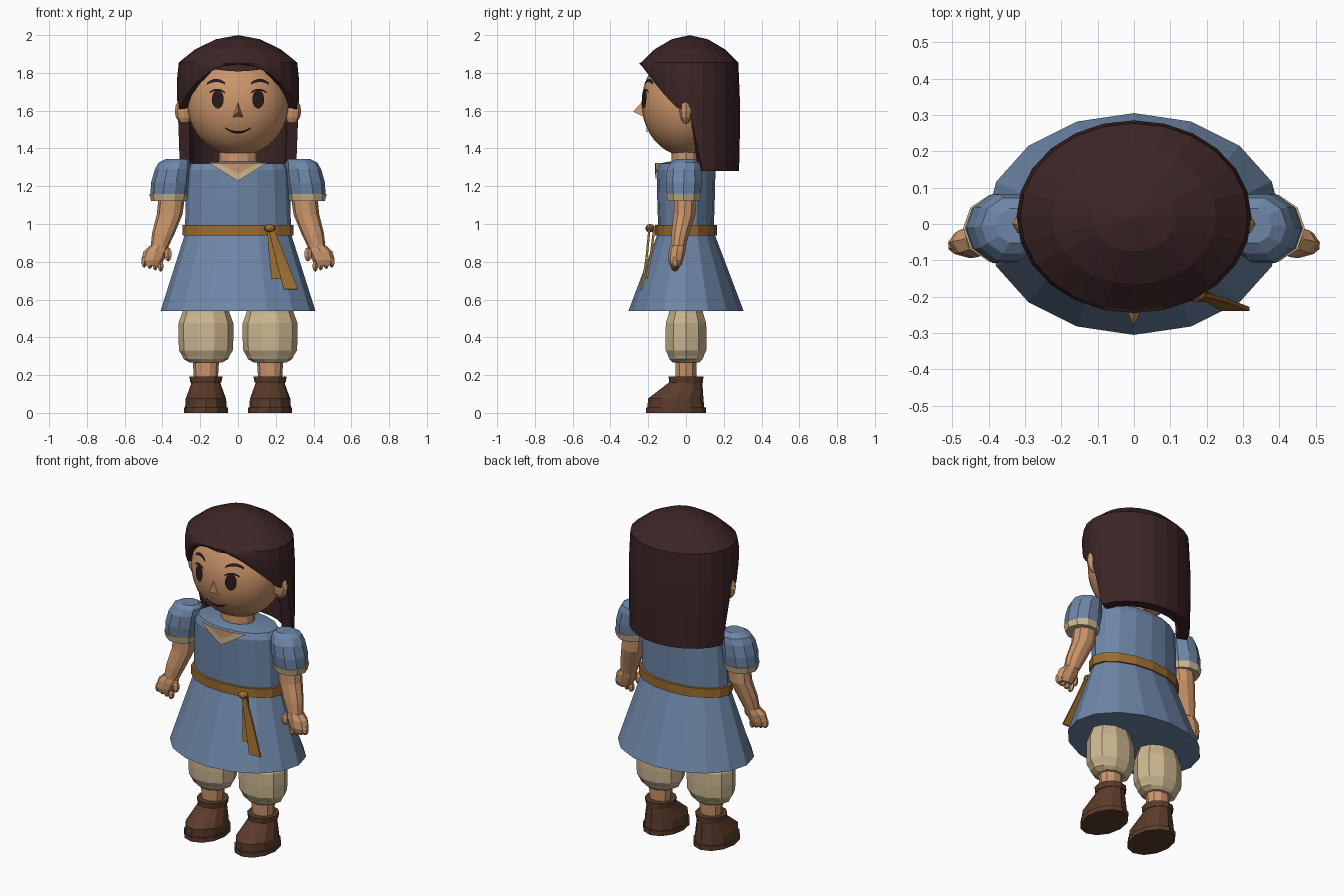
import bpy, bmesh, math
from mathutils import Vector

if "Cube" in bpy.data.objects:
    bpy.data.objects.remove(bpy.data.objects["Cube"])


def material(name, rgb):
    m = bpy.data.materials.new(name)
    m.diffuse_color = (*rgb, 1)
    m.use_nodes = True
    m.node_tree.nodes["Principled BSDF"].inputs["Base Color"].default_value = m.diffuse_color
    return m


SKIN = material("warm skin", (0.60, 0.30, 0.145))
HAIR = material("dark hair", (0.045, 0.018, 0.019))
BLUE = material("blue cloth", (0.155, 0.24, 0.39))
CREAM = material("cream cloth", (0.60, 0.47, 0.28))
OCHRE = material("ochre sash", (0.33, 0.15, 0.03))
BROWN = material("brown leather", (0.105, 0.044, 0.024))
INK = material("dark features", (0.022, 0.011, 0.012))


def make(name, verts, faces, mat, smooth=False, thick=0.0, recalc=True):
    bm = bmesh.new()
    vs = [bm.verts.new(v) for v in verts]
    for f in faces:
        bm.faces.new([vs[i] for i in f])
    if recalc:
        bmesh.ops.recalc_face_normals(bm, faces=bm.faces)
    me = bpy.data.meshes.new(name)
    bm.to_mesh(me)
    bm.free()
    me.materials.append(mat)
    for p in me.polygons:
        p.use_smooth = smooth
    ob = bpy.data.objects.new(name, me)
    bpy.context.collection.objects.link(ob)
    if thick:
        mod = ob.modifiers.new("thickness", 'SOLIDIFY')
        mod.thickness = thick
    return ob


def loft(name, rings, sides, mat, s=1, turn=0.0, smooth=False):
    """Closed stack of elliptical rings (cx, cy, z, rx, ry); s=-1 mirrors in x."""
    verts, faces = [], []
    for cx, cy, z, rx, ry in rings:
        for i in range(sides):
            a = math.tau * (i + turn) / sides
            verts.append((s * (cx + rx * math.cos(a)), cy + ry * math.sin(a), z))
    for r in range(len(rings) - 1):
        for i in range(sides):
            j = (i + 1) % sides
            faces.append((r * sides + i, r * sides + j,
                          (r + 1) * sides + j, (r + 1) * sides + i))
    faces.append(tuple(range(sides)))
    faces.append(tuple(range((len(rings) - 1) * sides, len(rings) * sides)))
    return make(name, verts, faces, mat, smooth)


def blob(name, c, r, mat, seg=8, rings=6, smooth=False):
    bm = bmesh.new()
    bmesh.ops.create_uvsphere(bm, u_segments=seg, v_segments=rings, radius=1)
    for v in bm.verts:
        v.co = Vector([c[k] + r[k] * v.co[k] for k in range(3)])
    me = bpy.data.meshes.new(name)
    bm.to_mesh(me)
    bm.free()
    me.materials.append(mat)
    for p in me.polygons:
        p.use_smooth = smooth
    ob = bpy.data.objects.new(name, me)
    bpy.context.collection.objects.link(ob)
    return ob


def mark(name, cols, mat, depth):
    """Surface-hugging strip from columns (x, z_top, z_bottom)."""
    verts, n = [], len(cols)
    for x, zt, zb in cols:
        verts += [(x, depth(x, zt), zt), (x, depth(x, zb), zb)]
    faces = [(2 * i, 2 * i + 1, 2 * i + 3, 2 * i + 2) for i in range(n - 1)]
    if verts[0][0] > verts[-1][0]:
        faces = [f[::-1] for f in faces]
    make(name, verts, faces, mat, recalc=False)


# Head, neck and ears
HC, HX, HY, HZ = 1.64, 0.27, 0.235, 0.28
blob("head", (0, 0, HC), (HX, HY, HZ), SKIN, 32, 20, True)
loft("neck", [(0, 0, 1.28, .10, .078), (0, 0, 1.44, .10, .075)], 12, SKIN)
make("nose", [(0, -.225, 1.655), (-.028, -.22, 1.565), (.028, -.22, 1.565), (0, -.28, 1.595)],
     [(0, 1, 3), (0, 3, 2), (1, 2, 3), (0, 2, 1)], SKIN)


def face_y(x, z):
    return -HY * math.sqrt(max(0, 1 - (x / HX) ** 2 - ((z - HC) / HZ) ** 2)) - .009


# Face features
N = 10
T = [i / N for i in range(N + 1)]
mark("mouth", [(-.07 + .14 * t, 1.513 - .022 * (1 - (2 * t - 1) ** 2),
                1.508 - .030 * (1 - (2 * t - 1) ** 2)) for t in T], INK, face_y)
for s, side in ((-1, "left"), (1, "right")):
    eye, lash, brow = [], [], []
    for t in T:
        a = math.pi * (1 - t)
        h = .048 * math.sin(a) + .001
        eye.append((s * .107 + .031 * math.cos(a), 1.66 + h, 1.66 - h))
        x, arch = .07 + .08 * t, 1 - (2 * t - 1) ** 2
        lash.append((s * x, 1.700 + .016 * arch, 1.692 + .014 * arch))
        x = .068 + .095 * t
        brow.append((s * x, 1.748 + .020 * arch, 1.738 + .014 * arch))
    mark(side + "_eye", eye, INK, face_y)
    mark(side + "_lash", lash, INK, face_y)
    mark(side + "_brow", brow, INK, face_y)
    blob(side + "_ear", (s * .285, 0, 1.598), (.05, .034, .07), SKIN)

# Hair: faceted dome whose lower edge follows the hairline, long at the back
hairline = [1.845, 1.835, 1.80, 1.745, 1.68, 1.615, 1.59] + [1.28] * 6
dome = [(1.978, .36), (1.925, .70), (1.855, .97)]
verts, faces, COLS = [(0, .02, 2.0)], [], 24
for fall in range(len(dome) + 3):
    for c in range(COLS):
        a = math.tau * c / COLS
        if fall < 3:
            z, r = dome[fall]
        else:
            k = (fall - 2) / 3
            z = 1.855 + (hairline[min(c, COLS - c)] - 1.855) * k
            r = (1.0, 1.0, .985)[fall - 3]
        verts.append((.323 * r * math.sin(a), .02 - .265 * r * math.cos(a), z))
for c in range(COLS):
    d = (c + 1) % COLS
    faces.append((0, 1 + c, 1 + d))
    for r in range(5):
        b = 1 + r * COLS
        faces.append((b + c, b + COLS + c, b + COLS + d, b + d))
make("hair", verts, faces, HAIR, thick=.06, recalc=False)

# Tunic with flared skirt
loft("tunic", [(0, 0, .54, .41, .305), (0, 0, .95, .28, .15), (0, 0, 1.0, .28, .148),
               (0, 0, 1.12, .277, .152), (0, 0, 1.285, .27, .156),
               (0, 0, 1.32, .25, .14), (0, 0, 1.33, .12, .09)], 16, BLUE)


def chest_y(x, z):
    return -.155 * math.sqrt(1 - (x / .27) ** 2) - .009


# V-shaped collar trim and open neckline
V = [-.15, -.1, -.05, 0, .05, .1, .15]
inner = [min(1.322, 1.265 + .57 * abs(x)) for x in V]
mark("collar_trim", [(x, i, 1.228 + .61 * abs(x)) for x, i in zip(V, inner)], CREAM, chest_y)
mark("open_neckline", [(x, 1.322, i) for x, i in zip(V[1:-1], inner[1:-1])], SKIN, chest_y)

# Sash, knot and hanging tails
loft("sash", [(0, 0, .94, .295, .163), (0, 0, .995, .295, .163)], 16, OCHRE)
blob("sash_knot", (.168, -.19, .978), (.032, .025, .022), OCHRE)


def ribbon(name, path):
    verts = [(x + k * w, y, z) for x, y, z, w in path for k in (-1, 1)]
    n = len(path) - 1
    make(name, verts, [(2 * i, 2 * i + 2, 2 * i + 3, 2 * i + 1) for i in range(n)],
         OCHRE, thick=.012)


ribbon("short_sash_tail", [(.17, -.175, .97, .015), (.185, -.19, .85, .022), (.205, -.215, .71, .026)])
ribbon("long_sash_tail", [(.178, -.2, .97, .015), (.225, -.215, .82, .027), (.28, -.24, .655, .038)])

# Arms and legs
for s, side in ((-1, "left"), (1, "right")):
    loft(side + "_sleeve", [(.325, -.005, 1.345, .055, .05), (.335, -.005, 1.325, .085, .08),
                            (.345, -.01, 1.29, .095, .095), (.358, -.012, 1.22, .102, .10),
                            (.366, -.012, 1.155, .098, .093)], 10, BLUE, s)
    loft(side + "_sleeve_trim", [(.366, -.012, 1.16, .104, .097),
                                 (.366, -.012, 1.122, .094, .089)], 10, CREAM, s)
    loft(side + "_arm", [(.35, -.005, 1.15, .07, .06), (.362, -.008, 1.05, .068, .06),
                         (.395, -.03, .95, .06, .05), (.417, -.042, .875, .046, .04)],
         10, SKIN, s)
    loft(side + "_hand", [(.417, -.042, .885, .05, .04), (.435, -.048, .855, .065, .044),
                          (.452, -.054, .81, .06, .04), (.455, -.055, .78, .045, .03)],
         8, SKIN, s)
    for i in range(4):
        blob(f"{side}_finger_{i + 1}", (s * (.409 + .029 * i), -.058, .778 + .007 * i),
             (.017, .024, .03), SKIN, 6, 5)
    blob(side + "_thumb", (s * .37, -.072, .84), (.022, .022, .038), SKIN, 6, 5)

    X = .17
    loft(side + "_breeches", [(X, 0, .58, .115, .088), (X, 0, .53, .125, .095),
                              (X, 0, .475, .145, .112), (X, 0, .40, .146, .115),
                              (X, 0, .33, .142, .113), (X, 0, .295, .12, .095)], 10, CREAM, s)
    loft(side + "_breeches_cuff", [(X, 0, .302, .125, .10), (X, 0, .285, .118, .092),
                                   (X, 0, .268, .088, .075)], 10, CREAM, s)
    loft(side + "_shin", [(X, 0, .16, .062, .056), (X, 0, .28, .07, .06)], 10, SKIN, s)
    loft(side + "_shoe_sole", [(X, -.053, 0, .117, .158), (X, -.053, .028, .117, .158)],
         12, BROWN, s)
    loft(side + "_shoe", [(X, -.053, .028, .11, .15), (X, -.055, .075, .107, .147),
                          (X, -.03, .115, .092, .12), (X, -.006, .155, .078, .092),
                          (X, 0, .165, .078, .088)], 12, BROWN, s)
    loft(side + "_shoe_collar", [(X, 0, .16, .082, .09), (X, 0, .192, .088, .092)],
         12, BROWN, s)
